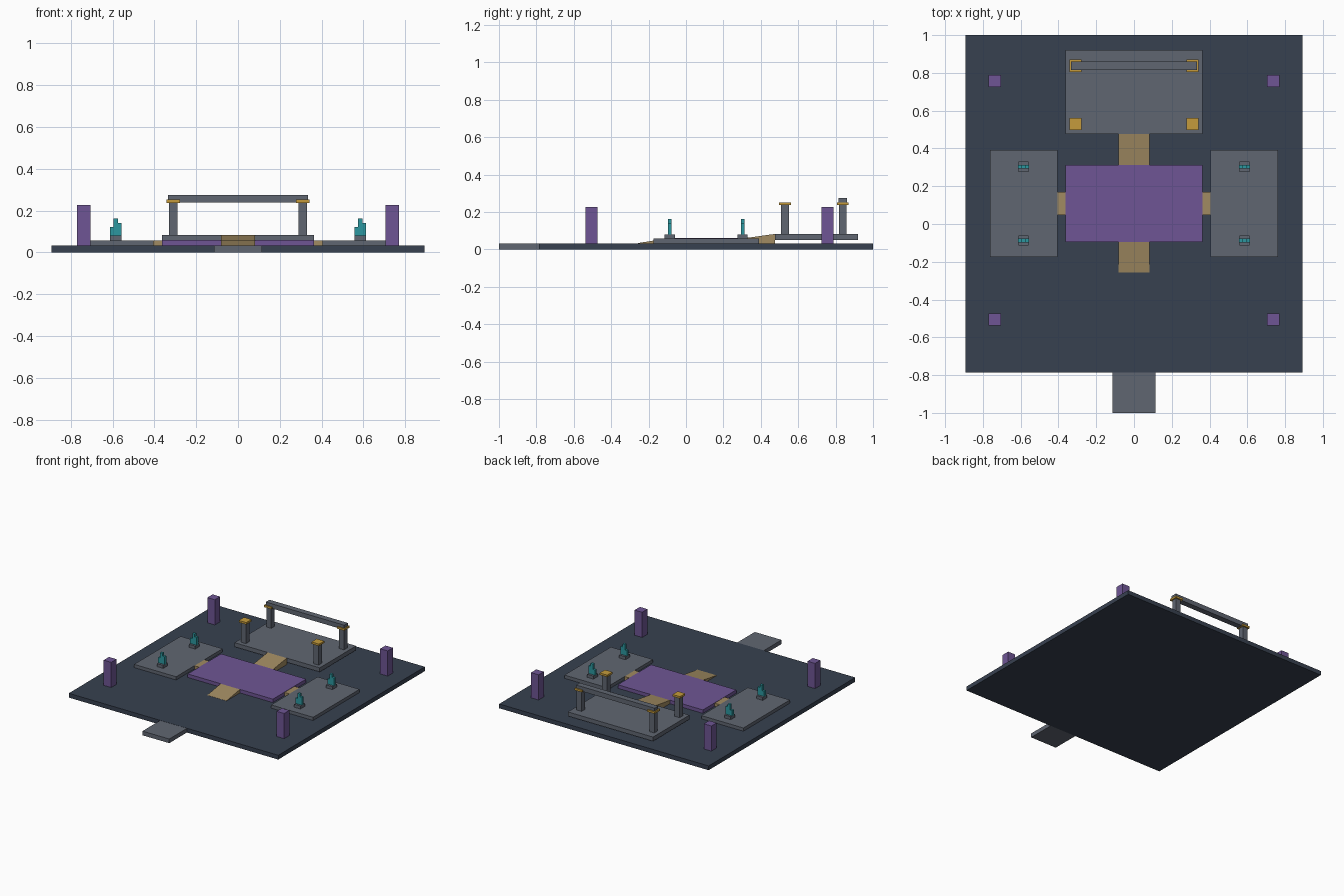
import bpy, bmesh

if "Cube" in bpy.data.objects:
    bpy.data.objects.remove(bpy.data.objects["Cube"])


def material(name, rgb):
    m = bpy.data.materials.new(name)
    m.diffuse_color = tuple((c / 255) ** 2.2 for c in rgb) + (1,)
    m.use_nodes = True
    m.node_tree.nodes["Principled BSDF"].inputs["Base Color"].default_value = m.diffuse_color
    return m


SLATE = material("dark_slate", (58, 67, 81))
STONE = material("stone", (96, 102, 113))
PURPLE = material("purple", (110, 86, 147))
TAN = material("tan", (160, 138, 98))
GOLD = material("gold", (196, 154, 62))
TEAL = material("teal", (48, 150, 158))


def prism(name, x, y, z0, z_front, z_back, mat):
    """Block whose top may slope from front (low y) to back."""
    bm = bmesh.new()
    bmesh.ops.create_cube(bm, size=1)
    for v in bm.verts:
        top, back = v.co.z > 0, v.co.y > 0
        v.co.x = x[1] if v.co.x > 0 else x[0]
        v.co.y = y[1] if back else y[0]
        v.co.z = (z_back if back else z_front) if top else z0
    me = bpy.data.meshes.new(name)
    bm.to_mesh(me)
    bm.free()
    me.materials.append(mat)
    ob = bpy.data.objects.new(name, me)
    bpy.context.collection.objects.link(ob)
    return ob


def box(name, x, y, z, mat):
    return prism(name, x, y, z[0], z[1], z[1], mat)


def post(name, cx, cy, w, z, mat):
    return box(name, (cx - w / 2, cx + w / 2), (cy - w / 2, cy + w / 2), z, mat)


# Ground slab and entry path
G = 0.033
box("ground_slab", (-0.893, 0.893), (-0.785, 1.0), (0, G), SLATE)
box("entry_path", (-0.114, 0.114), (-1.0, -0.785), (0, G - 0.001), STONE)

# Central dais and rear platform (raised clear of the slab)
box("central_dais", (-0.363, 0.363), (-0.094, 0.312), (G, 0.06), PURPLE)
box("rear_platform", (-0.363, 0.363), (0.477, 0.92), (0.051, 0.083), STONE)

# Ramps
prism("front_ramp", (-0.082, 0.082), (-0.257, -0.094), G, G + 0.001, 0.06, TAN)
prism("rear_ramp", (-0.082, 0.082), (0.312, 0.477), G, 0.06, 0.083, TAN)

for s, side in ((-1, "left"), (1, "right")):
    # Side platforms and their bridges
    box("side_platform_" + side, sorted((s * 0.405, s * 0.763)), (-0.175, 0.391), (G, 0.058), STONE)
    box("side_bridge_" + side, sorted((s * 0.363, s * 0.405)), (0.047, 0.17), (G, 0.058), TAN)

    # Corner pillars
    for cy in (-0.505, 0.757):
        post("corner_pillar_" + side, s * 0.737, cy, 0.064, (G, 0.227), PURPLE)

    # Gate columns with gold capitals
    for cy in (0.53, 0.838):
        post("column_" + side, s * 0.31, cy, 0.042, (0.083, 0.237), STONE)
        post("capital_" + side, s * 0.31, cy, 0.064, (0.237, 0.252), GOLD)

    # Crystal clusters on plinths
    for cy in (-0.087, 0.303):
        cx = s * 0.585
        post("crystal_plinth_" + side, cx, cy, 0.054, (0.058, 0.081), STONE)
        for dx, top in ((-0.018, 0.122), (0, 0.163), (0.018, 0.141)):
            post("crystal_" + side, cx + dx, cy, 0.02, (0.081, top), TEAL)

# Lintel across the rear columns
box("lintel", (-0.334, 0.334), (0.815, 0.86), (0.239, 0.275), STONE)
